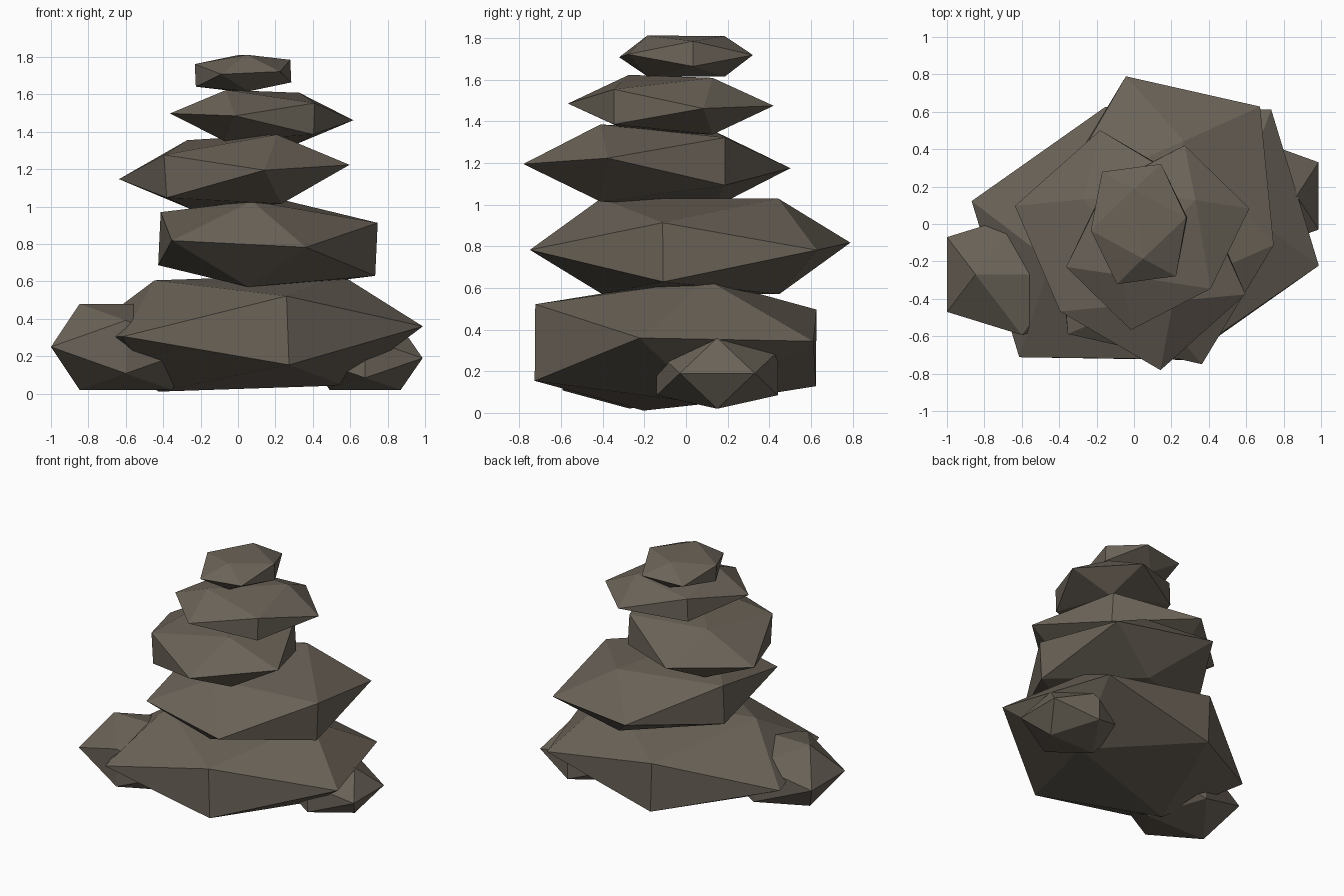
import bpy
import bmesh
from math import radians, sqrt
from mathutils import Matrix, Vector

default_cube = bpy.data.objects.get("Cube")
if default_cube:
    bpy.data.objects.remove(default_cube, do_unlink=True)

# One weathered grey-brown stone colour
stone = bpy.data.materials.new("warm_grey_stone")
stone.use_nodes = True
colour = (0.147, 0.125, 0.098, 1)
stone.diffuse_color = colour
stone.node_tree.nodes["Principled BSDF"].inputs["Base Color"].default_value = colour
stone.node_tree.nodes["Principled BSDF"].inputs["Roughness"].default_value = 0.95

GOLDEN = (1 + sqrt(5)) / 2


def add_stone(name, centre, size, yaw=0, lean_x=0, lean_y=0):
    """Squashed icosahedron with a ridge on top; leans are slopes along x and y."""
    bm = bmesh.new()
    for a in (-1, 1):
        for b in (-GOLDEN, GOLDEN):
            for corner in ((a, 0, b), (0, b, a), (b, a, 0)):
                bm.verts.new(Vector(corner).normalized())
    bmesh.ops.convex_hull(bm, input=bm.verts)
    placement = (Matrix.Translation(centre)
                 @ Matrix.Rotation(-lean_x, 4, 'Y')
                 @ Matrix.Rotation(lean_y, 4, 'X')
                 @ Matrix.Rotation(radians(yaw), 4, 'Z')
                 @ Matrix.Diagonal((*size, 1)))
    bm.transform(placement)
    bmesh.ops.recalc_face_normals(bm, faces=bm.faces)
    mesh = bpy.data.meshes.new(name)
    bm.to_mesh(mesh)
    bm.free()
    mesh.materials.append(stone)
    bpy.context.collection.objects.link(bpy.data.objects.new(name, mesh))


# Balanced stack, bottom to top
add_stone("base_stone", (0.06, -0.05, 0.325), (0.985, 0.83, 0.35), 17, 0.036, -0.008)
add_stone("second_stone", (0.16, 0.02, 0.80), (0.83, 0.70, 0.27), 77.3, -0.047, 0.01)
add_stone("third_stone", (-0.02, -0.14, 1.185), (0.69, 0.58, 0.218), -48.4, 0.062)
add_stone("fourth_stone", (0.127, -0.073, 1.48), (0.534, 0.46, 0.16), 45.7, -0.037)
add_stone("top_stone", (0.027, 0, 1.713), (0.356, 0.303, 0.115), 97.6, 0.045)

# Small stones wedged against the base
add_stone("right_side_stone", (-0.6, -0.27, 0.25), (0.47, 0.38, 0.27))
add_stone("left_side_stone", (0.68, 0.15, 0.19), (0.361, 0.342, 0.2))
